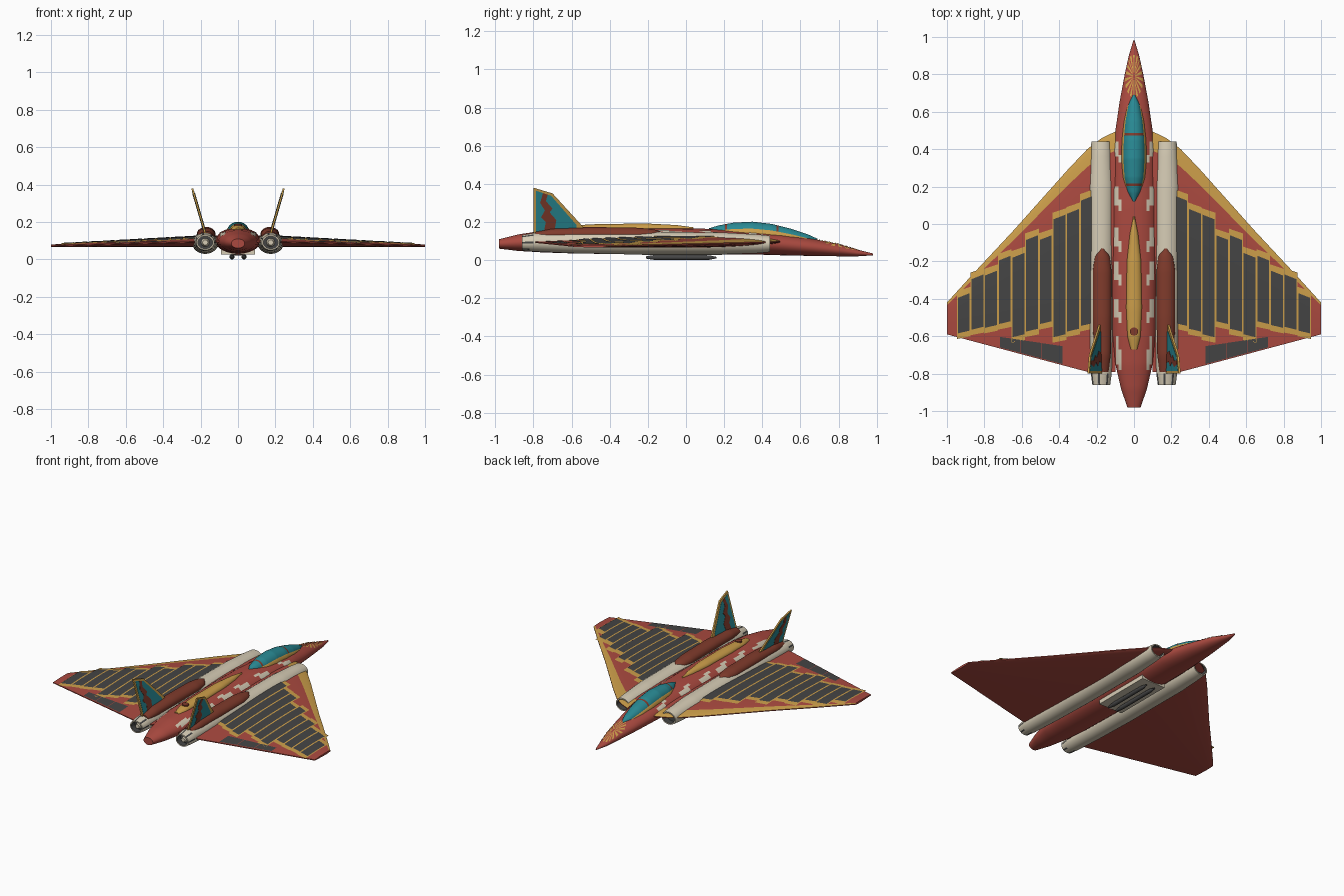
import bpy, bmesh, math
from mathutils import Vector

cube = bpy.data.objects.get("Cube")
if cube:
    bpy.data.objects.remove(cube)

MATS = {}


def material(name, rgb):
    m = bpy.data.materials.new(name)
    m.use_nodes = True
    lin = [((c + 0.055) / 1.055) ** 2.4 for c in rgb] + [1]
    m.diffuse_color = lin
    m.node_tree.nodes["Principled BSDF"].inputs["Base Color"].default_value = lin
    MATS[name] = m


for name, rgb in (("red", (.67, .29, .25)), ("cream", (.84, .80, .71)), ("gold", (.80, .62, .29)),
                  ("charcoal", (.27, .27, .27)), ("teal", (.16, .54, .58)), ("brown", (.50, .23, .17))):
    material(name, rgb)


def finish(name, bm, mats, smooth=True):
    me = bpy.data.meshes.new(name)
    bm.to_mesh(me)
    bm.free()
    for m in mats:
        me.materials.append(MATS[m])
    ob = bpy.data.objects.new(name, me)
    bpy.context.collection.objects.link(ob)
    if smooth:
        bpy.ops.object.select_all(action='DESELECT')
        ob.select_set(True)
        bpy.context.view_layer.objects.active = ob
        bpy.ops.object.shade_smooth_by_angle(angle=math.radians(35))
    return ob


def section(secs, y):
    """Interpolate (width, bottom, top) along a list of sections running front to back."""
    y = max(min(y, secs[0][0]), secs[-1][0])
    for a, b in zip(secs, secs[1:]):
        if y >= b[0]:
            t = (a[0] - y) / (a[0] - b[0])
            return [p + (q - p) * t for p, q in zip(a[1:], b[1:])]


def loft(name, secs, mats, rule=None, x0=0, rings=40, seg=28, recess=0):
    """Elliptical body along y, with optional hollow ends in the last material."""
    bm = bmesh.new()
    loops = []
    ys = [secs[0][0] + (secs[-1][0] - secs[0][0]) * i / rings for i in range(rings + 1)]
    for y in ys:
        w, zb, zt = section(secs, y)
        ring = [2 * math.pi * (k + .5) / seg for k in range(seg)]
        loops.append([bm.verts.new((x0 + w * math.cos(a), y, (zb + zt) / 2 + (zt - zb) / 2 * math.sin(a)))
                      for a in ring])
    for a, b in zip(loops, loops[1:]):
        for k in range(seg):
            f = bm.faces.new((a[k], a[k - 1], b[k - 1], b[k]))
            if rule:
                f.material_index = rule(f.calc_center_median())
    caps = [bm.faces.new(loops[0]), bm.faces.new(loops[-1][::-1])]
    bmesh.ops.recalc_face_normals(bm, faces=bm.faces)
    if recess:
        for f, d in zip(caps, (-recess, recess)):
            bmesh.ops.inset_region(bm, faces=[f], thickness=.008)
            r = bmesh.ops.extrude_discrete_faces(bm, faces=[f])["faces"][0]
            r.material_index = len(mats) - 1
            bmesh.ops.translate(bm, verts=r.verts, vec=(0, d, 0))
            for e in r.edges:
                for g in e.link_faces:
                    g.material_index = len(mats) - 1
    return finish(name, bm, mats)


def plates(name, quads, surf, mat, lift=.003, nu=4, nv=8):
    """Thin skins draped over a surface; each quad has four (x, y) corners."""
    bm = bmesh.new()
    for q in quads:
        a, b, c, d = [Vector(p) for p in q]
        grid = []
        for i in range(nu + 1):
            row = []
            for j in range(nv + 1):
                p = a.lerp(b, i / nu).lerp(d.lerp(c, i / nu), j / nv)
                row.append(bm.verts.new((p.x, p.y, surf(p.x, p.y) + lift)))
            grid.append(row)
        for i in range(nu):
            for j in range(nv):
                f = bm.faces.new((grid[i][j], grid[i + 1][j], grid[i + 1][j + 1], grid[i][j + 1]))
                f.normal_update()
                if f.normal.z < 0:
                    f.normal_flip()
    return finish(name, bm, [mat])


def rect(x1, x2, y1, y2):
    return [(x1, y1), (x2, y1), (x2, y2), (x1, y2)]


def mirror(quads, s):
    return [[(s * x, y) for x, y in q] for q in quads]


# Fuselage
BODY = [(.98, .004, .025, .035), (.9, .028, .02, .055), (.8, .05, .02, .085), (.65, .078, .022, .115),
        (.5, .1, .025, .14), (.4, .112, .028, .15), (.1, .12, .03, .165), (-.3, .12, .03, .17),
        (-.6, .115, .035, .165), (-.75, .1, .04, .155), (-.88, .07, .048, .135), (-.98, .036, .06, .11)]


def body_top(x, y):
    w, zb, zt = section(BODY, y)
    return (zb + zt) / 2 + (zt - zb) / 2 * math.sqrt(max(0, 1 - (x / w) ** 2))


loft("fuselage", BODY, ["red"], rings=98)

# Canopy with rim and frames, and the raised spine
CANOPY = [(.69, .008, .08, .112), (.64, .03, .08, .135), (.55, .048, .08, .165), (.45, .059, .08, .19),
          (.35, .062, .08, .202), (.25, .055, .09, .197), (.17, .036, .1, .182), (.12, .01, .12, .167)]
loft("canopy", CANOPY, ["teal", "brown"], lambda c: int(min(abs(c.y - .48), abs(c.y - .21)) < .006), rings=95)
loft("canopy_rim", [(y, w + .006, zb, zt - .012) for y, w, zb, zt in CANOPY], ["gold"])
SPINE = [(.04, .005, .14, .172), (-.05, .022, .14, .184), (-.2, .038, .14, .192), (-.45, .042, .14, .19),
         (-.6, .035, .14, .182), (-.67, .02, .13, .168)]
loft("spine", SPINE, ["gold"])
bm = bmesh.new()
bmesh.ops.create_cone(bm, cap_ends=True, segments=20, radius1=.022, radius2=.022, depth=.02)
bmesh.ops.translate(bm, verts=bm.verts, vec=(0, -.575, .179))
finish("spine_cap", bm, ["brown"])

# Sunburst on the nose
rays = []
for k in range(18):
    def at(r, da):
        a = 2 * math.pi * (k + da) / 18
        y = .79 + .115 * r * math.cos(a)
        lim = .88 * section(BODY, y)[0]
        return (max(-lim, min(lim, .052 * r * math.sin(a))), y)
    rays.append([at(.12, -.25), at(.12, .25), at(1, .25), at(1, -.25)])
plates("nose_sunburst", rays, body_top, "gold", nu=2)

# Wing surfaces
LE = [(0, .53), (.11, .49), (.18, .455), (.25, .4), (.35, .295), (.64, -.03), (.85, -.255), (1, -.42)]


def leading(x):
    for (xa, ya), (xb, yb) in zip(LE, LE[1:]):
        if x <= xb:
            return ya + (yb - ya) * (x - xa) / (xb - xa)
    return LE[-1][1]


def trailing(x):
    return max(-.59 - (1 - x) * .267, -.79)


def wing_z(x, y, side=1):
    x = abs(x)
    v = (leading(x) - y) / (leading(x) - trailing(x))
    v = max(0, min(1, v))
    return .1 - .027 * x + side * (.003 + (.004 + .027 * (1 - x)) * math.sin(math.pi * v ** .65))


def wing(name, s):
    bm = bmesh.new()
    nx, vs = 36, [0, .01, .03, .055, .08] + [.08 + .92 * i / 26 for i in range(1, 27)]
    sheets = []
    for side in (1, -1):
        g = []
        for i in range(nx + 1):
            x = .1 + .9 * i / nx
            ys = [leading(x) + (trailing(x) - leading(x)) * v for v in vs]
            g.append([bm.verts.new((s * x, y, wing_z(x, y, side))) for y in ys])
        for i in range(nx):
            for j in range(len(vs) - 1):
                f = bm.faces.new((g[i][j], g[i + 1][j], g[i + 1][j + 1], g[i][j + 1]))
                f.material_index = int(side == 1 and j < 4)
        sheets.append(g)
    t, b = sheets
    for edge in (lambda g: [r[0] for r in g], lambda g: [r[-1] for r in g], lambda g: g[0], lambda g: g[-1]):
        p, q = edge(t), edge(b)
        for k in range(len(p) - 1):
            bm.faces.new((p[k], p[k + 1], q[k + 1], q[k]))
    bmesh.ops.recalc_face_normals(bm, faces=bm.faces)
    finish(name, bm, ["red", "gold"])


# Feather panels (tops and bottoms) stepping outward along the wing
TOPS = [.15, .08, .05, -.06, -.06, -.155, -.17, -.25, -.27, -.37]
ENDS = [-.53, -.56, -.59, -.52, -.56, -.59, -.52, -.54, -.55, -.57]
feathers, borders, flaps, dashes = [], [], [], []
for i, (a, b) in enumerate(zip(TOPS, ENDS)):
    x1 = .216 + .0731 * i
    x2 = x1 + .0731
    q = [(x1 + .005, a), (x2 - .005, a - .025), (x2 - .005, b - .015), (x1 + .005, b)]
    feathers.append(q)
    borders.append([(x1, a + .035), (x2, a + .01), (x2, b - .045), (x1, b - .03)])
for i in range(3):
    xa, xb = .38 + .113 * i + .002, .38 + .113 * (i + 1) - .002
    flaps.append([(xa, trailing(xa) + .102 - .04 * i / 3), (xb, trailing(xb) + .102 - .04 * (i + 1) / 3),
                  (xb, trailing(xb) + .006), (xa, trailing(xa) + .006)])
# Pale dashes along the fuselage shoulders
for a, b in ((.44, .36), (.2, .1), (-.02, -.12), (-.2, -.3), (-.4, -.5), (-.6, -.75)):
    dashes += [rect(.082, .108 if a > -.5 else .096, a, b), rect(.068, .084, a - .07, b - .03)]

# Engine nacelle, fairing and belly pod sections
NACELLE = [(.44, .053, .042, .128), (.38, .058, .036, .135), (.2, .07, .03, .145), (-.3, .068, .03, .15),
           (-.6, .062, .036, .15), (-.8, .056, .045, .142), (-.86, .048, .05, .132)]
FAIRING = [(-.13, .012, .1, .15), (-.17, .04, .1, .162), (-.25, .05, .1, .17), (-.5, .05, .1, .174),
           (-.7, .046, .1, .168), (-.79, .034, .1, .15)]
POD = [(.16, .004, .009, .017), (.12, .013, .001, .026), (-.16, .014, 0, .028), (-.21, .006, .008, .02)]

# Tail fin outlines in (y, z)
FIN = [(-.8, .12), (-.8, .38), (-.7, .35), (-.54, .175), (-.54, .12)]
FIN_PANEL = [(-.786, .15), (-.786, .364), (-.707, .337), (-.575, .185), (-.575, .15)]
FIN_STRIPE = [(-.75, .352), (-.725, .343), (-.735, .31), (-.7, .27), (-.715, .25), (-.68, .21), (-.69, .15),
              (-.745, .15), (-.735, .2), (-.76, .225), (-.74, .26), (-.765, .3)]


def fin_slab(name, pts, half, mat, s):
    bm = bmesh.new()
    rows = [[bm.verts.new((s * (.178 + (z - .15) * .29) + o, y, z)) for y, z in pts] for o in (half, -half)]
    n = len(pts)
    bm.faces.new(rows[0])
    bm.faces.new(rows[1][::-1])
    for k in range(n):
        bm.faces.new((rows[0][k - 1], rows[0][k], rows[1][k], rows[1][k - 1]))
    bmesh.ops.recalc_face_normals(bm, faces=bm.faces)
    finish(name, bm, [mat], smooth=False)


def nacelle_rule(x0):
    def rule(c):
        a = math.atan2(c.z - .09, c.x - x0) / math.pi * 14
        return int(c.y < -.81 and round(a) % 4 == 0)
    return rule


for s, side in ((1, "left"), (-1, "right")):
    wing(side + "_wing", s)
    plates(side + "_feather_borders", mirror(borders, s), wing_z, "gold", .003, 4, 20)
    plates(side + "_feathers", mirror(feathers, s), wing_z, "charcoal", .0055, 4, 20)
    plates(side + "_flaps", mirror(flaps, s), wing_z, "charcoal")
    plates(side + "_shoulder_dashes", mirror(dashes, s), body_top, "cream")
    loft(side + "_nacelle", NACELLE, ["cream", "charcoal"], nacelle_rule(s * .175), s * .175, 65, recess=.04)
    loft(side + "_exhaust_core", [(-.8, .028, .063, .119), (-.85, .014, .077, .105)], ["cream"], None, s * .175, 2)
    loft(side + "_fairing", FAIRING, ["brown"], None, s * .17)
    loft(side + "_belly_pod", POD, ["charcoal"], None, s * .032, 20, 16)
    fin_slab(side + "_fin", FIN, .005, "gold", s)
    fin_slab(side + "_fin_panel", FIN_PANEL, .0065, "teal", s)
    fin_slab(side + "_fin_stripe", FIN_STRIPE, .008, "brown", s)

# Belly bay
bm = bmesh.new()
bmesh.ops.create_cube(bm, size=1)
bmesh.ops.scale(bm, verts=bm.verts, vec=(.18, .42, .035))
bmesh.ops.translate(bm, verts=bm.verts, vec=(0, -.02, .0435))
finish("belly_bay", bm, ["cream"], smooth=False)
